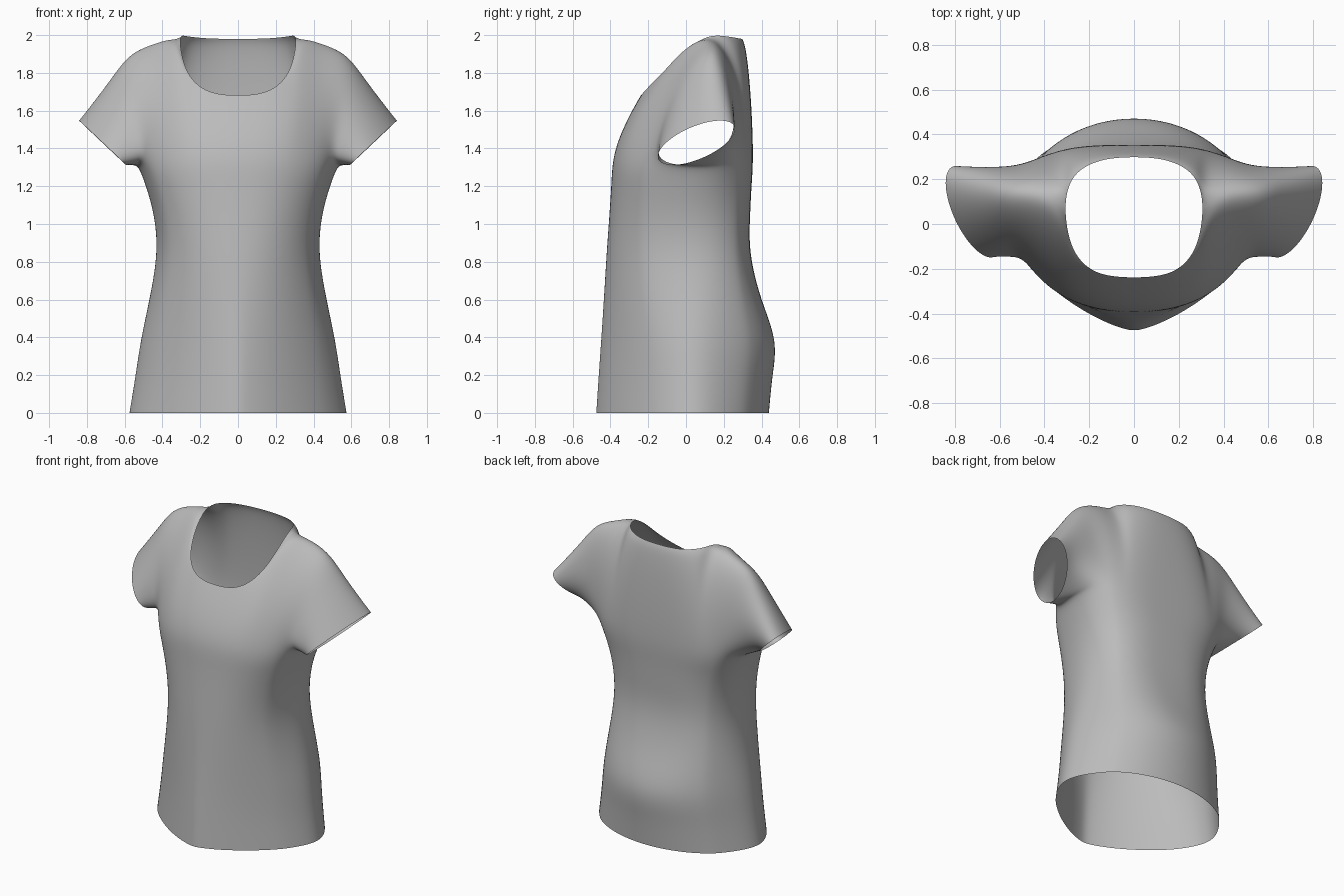
import bpy, bmesh
from math import sin, cos, pi, radians, sqrt
from mathutils import Vector

cube = bpy.data.objects.get("Cube")
if cube:
    bpy.data.objects.remove(cube, do_unlink=True)

# Fabric
fabric = bpy.data.materials.new("grey_fabric")
fabric.use_nodes = True
GREY = (0.5, 0.5, 0.5, 1)
fabric.diffuse_color = GREY
fabric.node_tree.nodes["Principled BSDF"].inputs["Base Color"].default_value = GREY

# Torso rings: height, half width, front y, back y, seam y, front and back roundness
RINGS = [
    (0.00, .590, -.478, .440, .00, 1.42, 2.0),
    (0.20, .556, -.465, .458, .00, 1.45, 2.0),
    (0.38, .530, -.452, .488, .00, 1.52, 2.0),
    (0.60, .478, -.437, .395, .00, 1.72, 2.5),
    (0.85, .430, -.422, .332, .00, 2.00, 3.0),
    (1.05, .450, -.407, .340, .00, 2.15, 2.9),
    (1.20, .495, -.397, .347, .02, 2.25, 2.9),
    (1.33, .535, -.392, .357, .04, 2.30, 3.2),
]
# Columns from centre to armhole
FRONT_ANGLES = [90, 80, 70, 60, 49, 38, 27]
BACK_ANGLES = [90, 82, 74, 66, 58, 49, 40]
SIDE_ANGLE = 18
# Neckline and shoulder ends of the columns
FRONT_TOP = [(0, -.24, 1.68), (.11, -.235, 1.685), (.205, -.205, 1.72), (.287, -.11, 1.815)]
BACK_TOP = [(0, .3, 1.98), (.11, .295, 1.98), (.205, .268, 1.985), (.283, .21, 1.995)]
SHOULDER = [(.316, .085, 2.005), (.44, .135, 1.965), (.575, .135, 1.915)]
# How far each column bulges from a plain slope to a round arc
FRONT_BULGE = [0, 0, 0, .15, .4, .45, .5]
BACK_BULGE = [.7, .7, .75, .85, 1, 1, 1]
ROWS = 5

bm = bmesh.new()


def ring_point(ring, angle, end, power):
    z, w, seam = ring[0], ring[1], ring[4]
    a = radians(angle)
    x = w * abs(cos(a)) ** (2 / power) if angle < 90 else 0
    return Vector((x, seam + (end - seam) * sin(a) ** (2 / power), z))


def skin(a, b, closed=False):
    """Fill quads between two equal rows of vertices."""
    n = len(a)
    for i in range(n if closed else n - 1):
        j = (i + 1) % n
        bm.faces.new((a[i], a[j], b[j], b[i]))


# Torso, half of it, hem to underarm
loops = []
for ring in RINGS:
    front = [ring_point(ring, a, ring[2], ring[5]) for a in FRONT_ANGLES]
    back = [ring_point(ring, a, ring[3], ring[6]) for a in reversed(BACK_ANGLES)]
    side = [Vector((ring[1], ring[4], ring[0])), ring_point(ring, SIDE_ANGLE, ring[3], ring[6])]
    if ring is RINGS[-1]:
        for p in side:
            p.z -= .025
    loops.append([bm.verts.new(p) for p in front + side + back])
for low, high in zip(loops, loops[1:]):
    skin(low, high)

# Chest and back panels, underarm to shoulder
shoulder = [bm.verts.new(p) for p in SHOULDER]


def panel(base, neck, bulges):
    top = [bm.verts.new(p) for p in neck] + shoulder
    rows = [base]
    for r in range(1, ROWS):
        t = sin(r / ROWS * pi / 2)
        row = []
        for b, e, k in zip(base, top, bulges):
            p = b.co.lerp(e.co, t)
            s = (1 - k) * t ** 1.4 + k * (1 - sqrt(1 - t * t))
            p.y = b.co.y + (e.co.y - b.co.y) * s
            row.append(bm.verts.new(p))
        rows.append(row)
    rows.append(top)
    for low, high in zip(rows, rows[1:]):
        skin(low, high)
    return [row[-1] for row in rows]


count = len(FRONT_ANGLES)
underarm = loops[-1]
front_edge = panel(underarm[:count], FRONT_TOP, FRONT_BULGE)
back_edge = panel(underarm[:count + 1:-1], BACK_TOP, BACK_BULGE)

# Sleeve, armhole to slanted oval cuff
armhole = front_edge + back_edge[-2::-1] + [underarm[count + 1], underarm[count]]
centre = Vector((.717, .055, 1.43))
up, across = Vector((.118, .055, .112)), Vector((.052, .205, .048))
cuff = []
for i in range(len(armhole)):
    a = radians(360 * (i - ROWS) / len(armhole))
    cuff.append(centre + up * cos(a) + across * sin(a))
previous = armhole
for t in (.35, .7, 1):
    loop = [bm.verts.new(v.co.lerp(c, t)) for v, c in zip(armhole, cuff)]
    skin(previous, loop, True)
    previous = loop

bmesh.ops.recalc_face_normals(bm, faces=bm.faces)
bm.faces.ensure_lookup_table()
if bm.faces[0].normal.y > 0:
    bmesh.ops.reverse_faces(bm, faces=bm.faces)
for f in bm.faces:
    f.smooth = True

mesh = bpy.data.meshes.new("shirt")
bm.to_mesh(mesh)
bm.free()
mesh.materials.append(fabric)
shirt = bpy.data.objects.new("shirt", mesh)
bpy.context.collection.objects.link(shirt)

# Other half and smooth cloth surface
mirror = shirt.modifiers.new("Mirror", 'MIRROR')
mirror.use_clip = True
smooth = shirt.modifiers.new("Subdivision", 'SUBSURF')
smooth.levels = smooth.render_levels = 3
